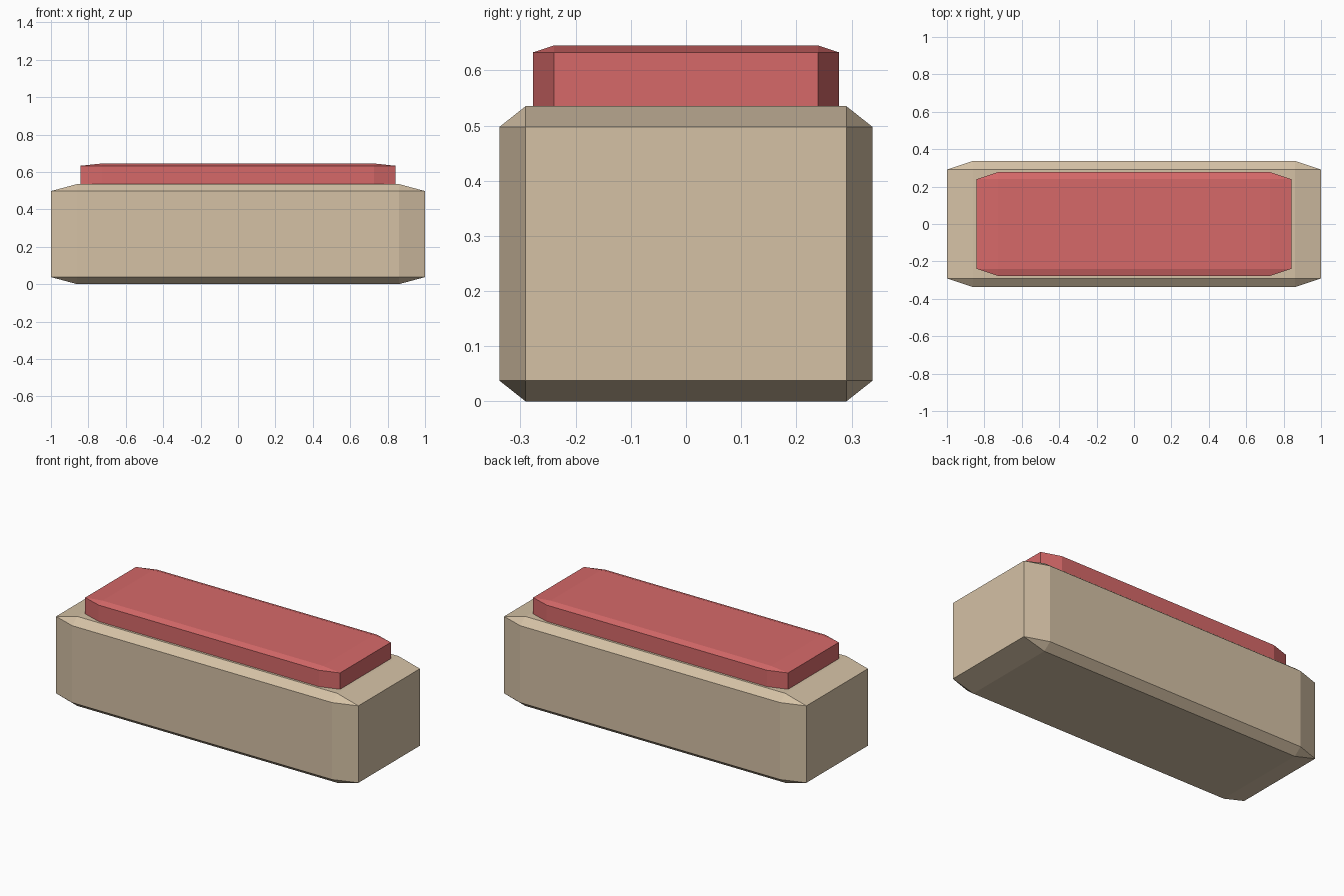
import bpy
import bmesh

cube = bpy.data.objects.get("Cube")
if cube:
    bpy.data.objects.remove(cube, do_unlink=True)


def make_material(name, color):
    mat = bpy.data.materials.new(name)
    mat.use_nodes = True
    mat.diffuse_color = color
    mat.node_tree.nodes["Principled BSDF"].inputs["Base Color"].default_value = color
    return mat


def chamfered_box(name, size, bottom, chamfer, mat):
    """Chamfer a unit cube first, then stretch it, so chamfers scale per axis."""
    bm = bmesh.new()
    bmesh.ops.create_cube(bm, size=1)
    bmesh.ops.bevel(bm, geom=bm.edges[:], offset=chamfer, segments=1,
                    profile=0.5, affect='EDGES')
    bmesh.ops.scale(bm, vec=size, verts=bm.verts)
    bmesh.ops.translate(bm, vec=(0, 0, bottom + size[2] / 2), verts=bm.verts)
    bmesh.ops.recalc_face_normals(bm, faces=bm.faces)
    mesh = bpy.data.meshes.new(name)
    bm.to_mesh(mesh)
    bm.free()
    mesh.materials.append(mat)
    obj = bpy.data.objects.new(name, mesh)
    bpy.context.collection.objects.link(obj)
    return obj


tan = make_material("tan", (0.66, 0.533, 0.376, 1))
red = make_material("soft red", (0.672, 0.141, 0.141, 1))

# Main block
chamfered_box("base_block", (2.0, 0.676, 0.535), 0.0, 0.07, tan)
# Pad sunk partly into the block
chamfered_box("top_pad", (1.686, 0.554, 0.18), 0.465, 0.068, red)
